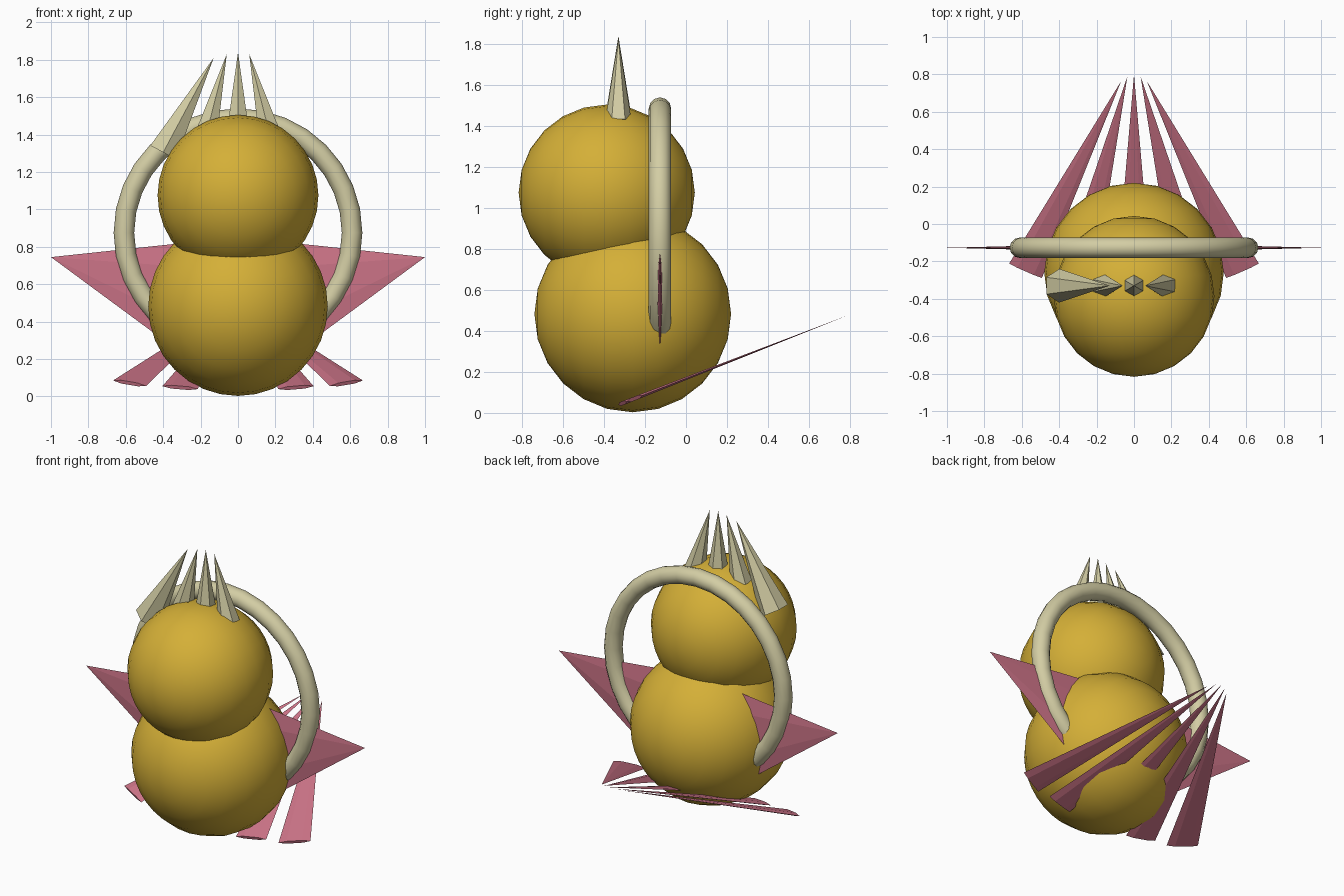
import bpy, bmesh, math
from mathutils import Vector, Matrix

cube = bpy.data.objects.get("Cube")
if cube:
    bpy.data.objects.remove(cube, do_unlink=True)


def material(name, rgb):
    m = bpy.data.materials.new(name)
    m.use_nodes = True
    m.diffuse_color = (*rgb, 1)
    m.node_tree.nodes["Principled BSDF"].inputs["Base Color"].default_value = (*rgb, 1)
    return m


GOLD = material("gold", (0.66, 0.43, 0.038))
PINK = material("dusty pink", (0.61, 0.175, 0.246))
IVORY = material("ivory", (0.65, 0.61, 0.37))


def finish(obj, name, mat, smooth=True):
    obj.name = name
    obj.data.materials.clear()
    obj.data.materials.append(mat)
    if smooth:
        bpy.ops.object.shade_smooth_by_angle(angle=math.radians(35))


def ball(name, center, radius):
    bpy.ops.mesh.primitive_uv_sphere_add(segments=32, ring_count=12, radius=radius,
                                         location=center, rotation=(math.pi / 2, 0, 0))
    finish(bpy.context.object, name, GOLD)


def spike(name, base, tip, across, width, thick, mat):
    """Six-sided cone from base to tip, with half-widths along and normal to across."""
    base, tip = Vector(base), Vector(tip)
    w = (tip - base).normalized()
    u = Vector(across)
    u = (u - w * u.dot(w)).normalized()
    v = w.cross(u)
    bm = bmesh.new()
    ring = []
    for i in range(6):
        a = i * math.pi / 3
        ring.append(bm.verts.new(base + u * width * math.cos(a) + v * thick * math.sin(a)))
    point = bm.verts.new(tip)
    bm.faces.new(ring)
    for i in range(6):
        bm.faces.new((ring[i], ring[(i + 1) % 6], point))
    bmesh.ops.recalc_face_normals(bm, faces=bm.faces)
    mesh = bpy.data.meshes.new(name)
    bm.to_mesh(mesh)
    bm.free()
    obj = bpy.data.objects.new(name, mesh)
    bpy.context.collection.objects.link(obj)
    finish(obj, name, mat, smooth=False)


# Body and head
ball("body", (0, -0.26, 0.483), 0.48)
ball("head", (0, -0.387, 1.075), 0.43)

# Hoop around the back
bpy.ops.mesh.primitive_torus_add(major_segments=32, minor_segments=12,
                                 major_radius=0.61, minor_radius=0.055,
                                 location=(0, -0.127, 0.875), rotation=(math.pi / 2, 0, 0))
finish(bpy.context.object, "hoop", IVORY)

# Crown horns: three small, one large on the right
Y = -0.33
horns = {
    "middle_horn": (0, 1.44, 0, 1.84, 0.065),
    "left_horn": (0.165, 1.42, 0.06, 1.83, 0.065),
    "right_horn": (-0.165, 1.42, -0.06, 1.83, 0.065),
    "large_right_horn": (-0.40, 1.305, -0.13, 1.81, 0.09),
}
for name, (bx, bz, tx, tz, r) in horns.items():
    spike(name, (bx, Y, bz), (tx, Y, tz), (0, 1, 0), r, r, IVORY)

# Side fins: flat spikes pointing outward
for side, s in (("left", 1), ("right", -1)):
    spike(side + "_fin", (s * 0.28, -0.127, 0.55), (s, -0.127, 0.745),
          (0, 0, 1), 0.29, 0.02, PINK)

# Tail blades: a sloping fan narrowing to the back
SLOPE = 0.39


def on_tail(x, y):
    return Vector((x, y, 0.48 - SLOPE * (0.8 - y)))


plane_normal = Vector((0, -SLOPE, 1))
fan = ((0, -0.33, 0, 0.8), (0.31, -0.31, 0.035, 0.79), (0.58, -0.25, 0.068, 0.765))
for i, (bx, by, tx, ty) in enumerate(fan):
    for side, s in (("left", 1), ("right", -1)):
        if i == 0 and s < 0:
            continue
        base, tip = on_tail(s * bx, by), on_tail(s * tx, ty)
        spike("middle_tail_blade" if i == 0 else f"{side}_tail_blade_{i}", base, tip,
              plane_normal.cross(tip - base), 0.097, 0.011, PINK)
